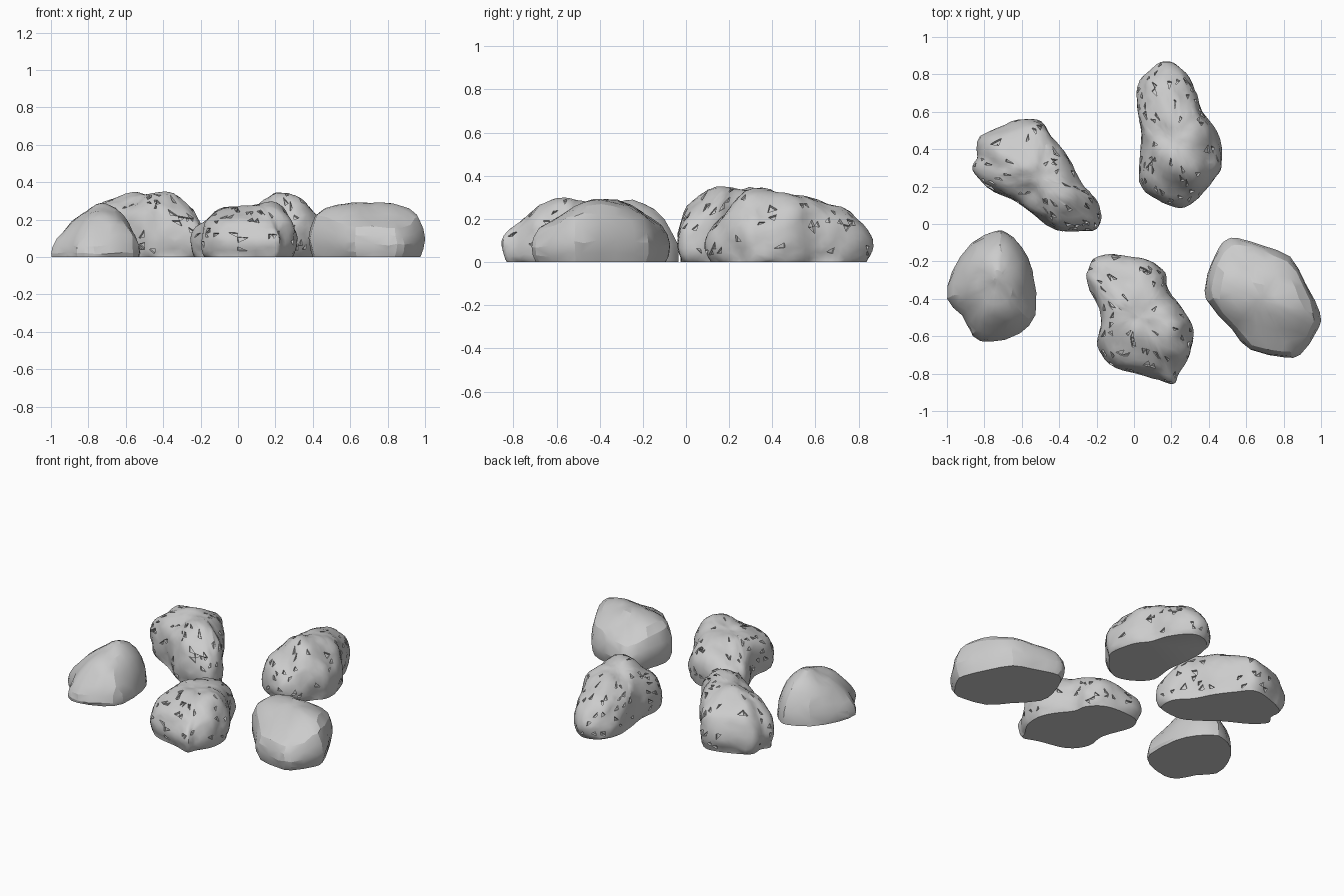
import bpy, bmesh, math, random
from mathutils import Vector, noise

if "Cube" in bpy.data.objects:
    bpy.data.objects.remove(bpy.data.objects["Cube"])

random.seed(4)

# Side profiles: (outline scale, height fraction) from the base to the crown
BOULDER = [(.93, 0), (.975, .15), (1, .35), (.97, .58), (.89, .78), (.74, .91),
           (.52, .98), (.27, 1), (.1, 1)]
SLOPED = [(.99, 0), (1, .1), (.96, .3), (.87, .52), (.74, .72), (.58, .87),
          (.4, .96), (.2, 1), (.08, 1)]


def spline(pts, steps, closed):
    """Catmull-Rom resampling of a 2D path."""
    n, out = len(pts), []
    get = lambda i: Vector(pts[i % n] if closed else pts[max(0, min(n - 1, i))])
    for i in range(n if closed else n - 1):
        a, b, c, d = (get(i + k) for k in (-1, 0, 1, 2))
        for j in range(steps):
            t = j / steps
            out.append(.5 * (2 * b + (c - a) * t + (2 * a - 5 * b + 4 * c - d) * t * t
                             + (3 * b - a - 3 * c + d) * t ** 3))
    if not closed:
        out.append(get(n - 1))
    return out


def rock(name, outline, heights, centre, profile, steps, rings, rough, pits, angle):
    c = Vector(centre)
    loop = spline(outline, steps, True)
    if sum(a.cross(b) for a, b in zip(loop, loop[1:] + loop[:1])) < 0:
        loop.reverse()

    def height(p):
        # blend the marked heights by inverse distance
        ws = [(1 / ((p - Vector((x, y))).length_squared + .004) ** 1.5, h) for x, y, h in heights]
        return sum(w * h for w, h in ws) / sum(w for w, h in ws)

    bm = bmesh.new()
    levels = []
    for s, f in spline(profile, rings, False):
        ring = []
        for q in loop:
            p = c + (q - c) * s
            ring.append(bm.verts.new((p.x, p.y, max(0, height(p) * f))))
        levels.append(ring)
    n = len(loop)
    for lo, hi in zip(levels, levels[1:]):
        for i in range(n):
            k = (i + 1) % n
            quad = [lo[i], lo[k], hi[k], hi[i]]
            # split along a random diagonal so the facets look broken
            if random.random() < .5:
                quad = quad[1:] + quad[:1]
            bm.faces.new(quad[:3])
            bm.faces.new((quad[0], quad[2], quad[3]))
    top = bm.verts.new((c.x, c.y, height(c)))
    for i in range(n):
        bm.faces.new((levels[-1][i], levels[-1][(i + 1) % n], top))
    bm.faces.new(levels[0][::-1])

    # weathered surface
    bm.normal_update()
    for v in bm.verts:
        if v.co.z > .01:
            d = noise.noise(v.co * 7) * rough + noise.noise(v.co * 18) * rough * .4
            v.co += v.normal * d
            # slide the point along the surface to break up the regular rows
            r = Vector([random.uniform(-1, 1) for _ in range(3)])
            r -= v.normal * r.dot(v.normal)
            v.co += r * .2 * min(e.calc_length() for e in v.link_edges)
            v.co.z = max(v.co.z, .004)

    # small chipped pits
    if pits:
        sides = [f for f in bm.faces if len(f.verts) == 3 and f.calc_center_median().z > .03
                 and f.calc_area() > .00022]
        chosen = random.sample(sides, min(pits, len(sides)))
        bmesh.ops.inset_individual(bm, faces=chosen, thickness=.002, depth=-.012)
    me = bpy.data.meshes.new(name)
    bm.to_mesh(me)
    bm.free()
    ob = bpy.data.objects.new(name, me)
    bpy.context.collection.objects.link(ob)
    bpy.ops.object.select_all(action='DESELECT')
    ob.select_set(True)
    bpy.context.view_layer.objects.active = ob
    bpy.ops.object.shade_smooth_by_angle(angle=math.radians(angle))


# Pitted rocks
rock("back_right_rock",
     [(.17, .865), (.25, .83), (.33, .72), (.37, .6), (.44, .5), (.475, .32), (.42, .23),
      (.34, .14), (.24, .09), (.12, .13), (.03, .23), (.04, .4), (.02, .55), (.015, .7), (.07, .82)],
     [(.24, .35, .355), (.3, .3, .34), (.2, .55, .31), (.17, .7, .26), (.17, .83, .21),
      (.22, .13, .22), (.44, .35, .24), (.06, .3, .25), (.05, .6, .25)],
     (.22, .45), BOULDER, 4, 2, .018, 75, 35)
rock("back_left_rock",
     [(-.52, .555), (-.65, .54), (-.82, .46), (-.83, .36), (-.865, .29), (-.78, .2), (-.62, .11),
      (-.5, .02), (-.38, -.045), (-.22, -.03), (-.18, .02), (-.19, .12), (-.28, .22),
      (-.35, .35), (-.44, .47)],
     [(-.56, .32, .36), (-.36, .15, .36), (-.7, .35, .31), (-.82, .33, .24), (-.28, .04, .28),
      (-.47, .24, .34), (-.55, .5, .27), (-.2, .05, .25), (-.6, .15, .27)],
     (-.52, .25), BOULDER, 4, 2, .018, 75, 35)
rock("front_middle_rock",
     [(-.19, -.18), (-.04, -.165), (.08, -.19), (.16, -.27), (.18, -.36), (.27, -.48),
      (.31, -.58), (.3, -.7), (.24, -.8), (.21, -.855), (.1, -.82), (-.1, -.77), (-.19, -.65),
      (-.18, -.5), (-.245, -.32), (-.245, -.24)],
     [(.19, -.6, .315), (.03, -.55, .28), (.0, -.4, .27), (-.05, -.27, .24), (.2, -.8, .2),
      (-.12, -.68, .22), (.05, -.74, .22), (.27, -.6, .28), (-.2, -.27, .2)],
     (.03, -.5), BOULDER, 4, 2, .018, 75, 35)

# Smooth, faceted rocks
rock("front_left_rock",
     [(-.74, -.035), (-.68, -.045), (-.6, -.12), (-.54, -.25), (-.53, -.48), (-.61, -.58),
      (-.77, -.63), (-.86, -.6), (-.92, -.49), (-1, -.4), (-.97, -.25), (-.87, -.1)],
     [(-.72, -.27, .3), (-.7, -.14, .28), (-.63, -.33, .27), (-.85, -.3, .23), (-.95, -.35, .17),
      (-.72, -.46, .26), (-.75, -.58, .19), (-.55, -.4, .21)],
     (-.73, -.3), SLOPED, 2, 1, .01, 0, 20)
rock("front_right_rock",
     [(.5, -.08), (.56, -.075), (.7, -.12), (.83, -.17), (.92, -.32), (.99, -.48), (.985, -.56),
      (.89, -.7), (.8, -.715), (.63, -.68), (.52, -.56), (.39, -.41), (.39, -.28), (.45, -.13)],
     [(.65, -.35, .3), (.8, -.42, .3), (.5, -.28, .29), (.9, -.45, .3), (.78, -.66, .19),
      (.63, -.13, .22), (.5, -.42, .28), (.93, -.54, .26), (.9, -.66, .19), (.53, -.12, .21),
      (.6, -.62, .2), (.8, -.2, .25)],
     (.68, -.4), BOULDER, 2, 1, .008, 0, 20)
